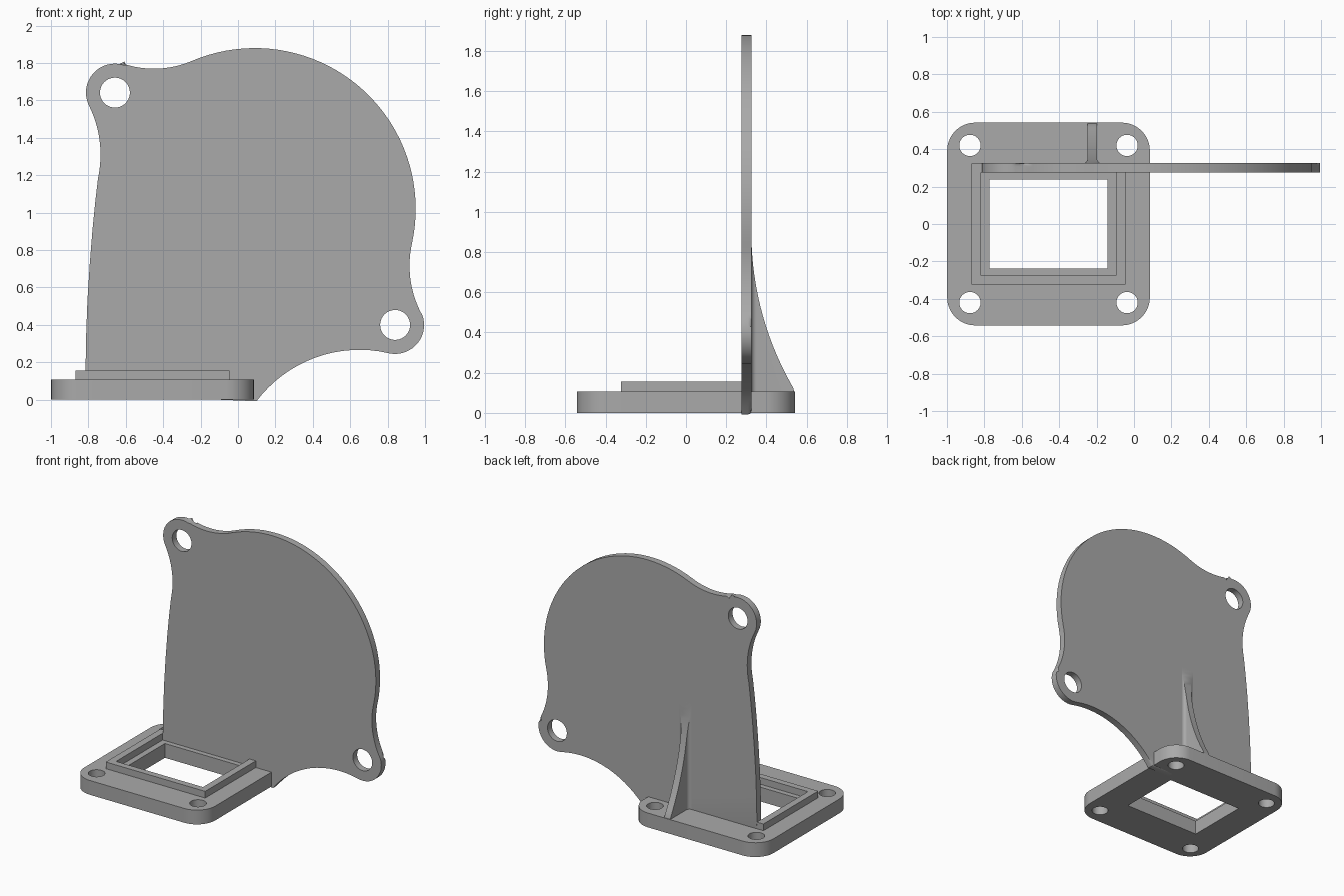
import bpy, bmesh, math
from mathutils import Vector

cube = bpy.data.objects.get("Cube")
if cube:
    bpy.data.objects.remove(cube, do_unlink=True)

grey = bpy.data.materials.new("plain grey")
grey.use_nodes = True
grey.diffuse_color = (0.4, 0.4, 0.4, 1)
grey.node_tree.nodes["Principled BSDF"].inputs["Base Color"].default_value = (0.4, 0.4, 0.4, 1)


def finish(name, bm):
    bmesh.ops.recalc_face_normals(bm, faces=bm.faces)
    mesh = bpy.data.meshes.new(name)
    bm.to_mesh(mesh)
    bm.free()
    mesh.materials.append(grey)
    obj = bpy.data.objects.new(name, mesh)
    bpy.context.collection.objects.link(obj)
    return obj


def prism(name, points, start, end, upright=False, rounding=0):
    """Extrude an outline along z, or along y when upright; round the end rim."""
    bm = bmesh.new()

    def ring(level):
        return [bm.verts.new((a, level, b) if upright else (a, b, level)) for a, b in points]
    low, high = ring(start), ring(end)
    bm.faces.new(low)
    cap = bm.faces.new(high)
    for i in range(len(points)):
        j = (i + 1) % len(points)
        bm.faces.new((low[i], low[j], high[j], high[i]))
    if rounding:
        bmesh.ops.bevel(bm, geom=list(cap.edges), offset=rounding, segments=3,
                        profile=0.5, affect='EDGES')
    return finish(name, bm)


def arc(centre, radius, a0, a1, n):
    return [(centre[0] + radius * math.cos(a0 + (a1 - a0) * i / n),
             centre[1] + radius * math.sin(a0 + (a1 - a0) * i / n)) for i in range(n + 1)]


def circle(x, y, radius):
    return arc((x, y), radius, 0, math.tau, 40)[:-1]


def rectangle(cx, hx, hy, radius=0):
    points = []
    for k, (sx, sy) in enumerate(((1, 1), (-1, 1), (-1, -1), (1, -1))):
        corner = (cx + sx * (hx - radius), sy * (hy - radius))
        a = k * math.pi / 2
        points += arc(corner, radius, a, a + math.pi / 2, 10) if radius else [corner]
    return points


def cut(obj, cutter):
    mod = obj.modifiers.new("cut", 'BOOLEAN')
    mod.operation, mod.solver, mod.object = 'DIFFERENCE', 'EXACT', cutter
    bpy.context.view_layer.objects.active = obj
    bpy.ops.object.modifier_apply(modifier=mod.name)
    bpy.data.objects.remove(cutter, do_unlink=True)


# Base flange with window and four bolt holes
MID = -0.457
base = prism("base_flange", rectangle(MID, 0.542, 0.542, 0.15), 0, 0.107, rounding=0.018)
cut(base, prism("window_cutter", rectangle(MID, 0.315, 0.237), -0.1, 0.3))
for sx in (-1, 1):
    for sy in (-1, 1):
        cut(base, prism("bolt_cutter", circle(MID + sx * 0.42, sy * 0.42, 0.057), -0.1, 0.3))

# Raised rim around the window
rim = prism("window_rim", rectangle(MID, 0.412, 0.324), 0.1, 0.157)
cut(rim, prism("rim_cutter", rectangle(MID, 0.36, 0.276), 0, 0.3))

# Upright plate: a chain of tangent circles, alternately hollow and bulging
FRONT, BACK = 0.275, 0.325
ears = [(0.84, 0.40), (-0.658, 1.642)]
chain = [((0.65, -0.423), 0.69), (ears[0], 0.155), ((1.467, 0.717), 0.55), ((0.09, 1.02), 0.86),
         ((-0.45, 2.29), 0.52), (ears[1], 0.155), ((-1.325, 1.31), 0.59)]
joints = [Vector((0.088, 0))]
for (c1, r1), (c2, r2) in zip(chain, chain[1:]):
    joints.append(Vector(c1).lerp(Vector(c2), r1 / (r1 + r2)))
joints.append(Vector((-0.748, 1.187)))
outline = []
for i, (c, r) in enumerate(chain):
    a0, a1 = [math.atan2(p.y - c[1], p.x - c[0]) for p in joints[i:i + 2]]
    sweep = (a1 - a0) % math.tau
    if i % 2 == 0:
        sweep -= math.tau
    outline += arc(c, r, a0, a0 + sweep, 40 if r > 0.8 else 16)[:-1]
outline += [(-0.748, 1.187), (-0.763, 1.06), (-0.778, 0.91), (-0.793, 0.72),
            (-0.805, 0.53), (-0.812, 0.34), (-0.815, 0.16), (-0.815, 0.03)]
plate = prism("upright_plate", outline, FRONT, BACK, upright=True, rounding=0.018)
for x, z in ears:
    cut(plate, prism("ear_cutter", circle(x, z, 0.08), 0, 0.6, upright=True))

# Curved rib behind the plate, flared where it joins
RIB_X, HALF, FLARE, SWEEP, TOP = -0.223, 0.025, 0.025, 1.546, 0.9
bm = bmesh.new()
rows = []
for i in range(25):
    z = 0.09 + (TOP - 0.09) * i / 24
    depth = min(SWEEP - math.sqrt(SWEEP ** 2 - (TOP - z) ** 2), 0.216)
    side = [(HALF + FLARE, -0.01)]
    for k in range(7):
        t = min(FLARE * (1 - math.cos(k * math.pi / 12)), depth)
        side.append((HALF + FLARE - math.sqrt(FLARE ** 2 - (FLARE - t) ** 2), t))
    side.append((side[-1][0], depth))
    loop = side + [(-w, t) for w, t in reversed(side)]
    rows.append([bm.verts.new((RIB_X + w, BACK + t, z)) for w, t in loop])
for low, high in zip(rows, rows[1:]):
    for j in range(len(low)):
        k = (j + 1) % len(low)
        bm.faces.new((low[j], low[k], high[k], high[j]))
bm.faces.new(rows[0])
bm.faces.new(rows[-1])
bmesh.ops.remove_doubles(bm, verts=bm.verts, dist=0.00005)
rib = finish("rear_rib", bm)

# Smooth rounded surfaces, keep edges sharp
bpy.ops.object.select_all(action='DESELECT')
for obj in (base, rim, plate, rib):
    obj.select_set(True)
bpy.context.view_layer.objects.active = base
bpy.ops.object.shade_smooth_by_angle(angle=math.radians(32))
